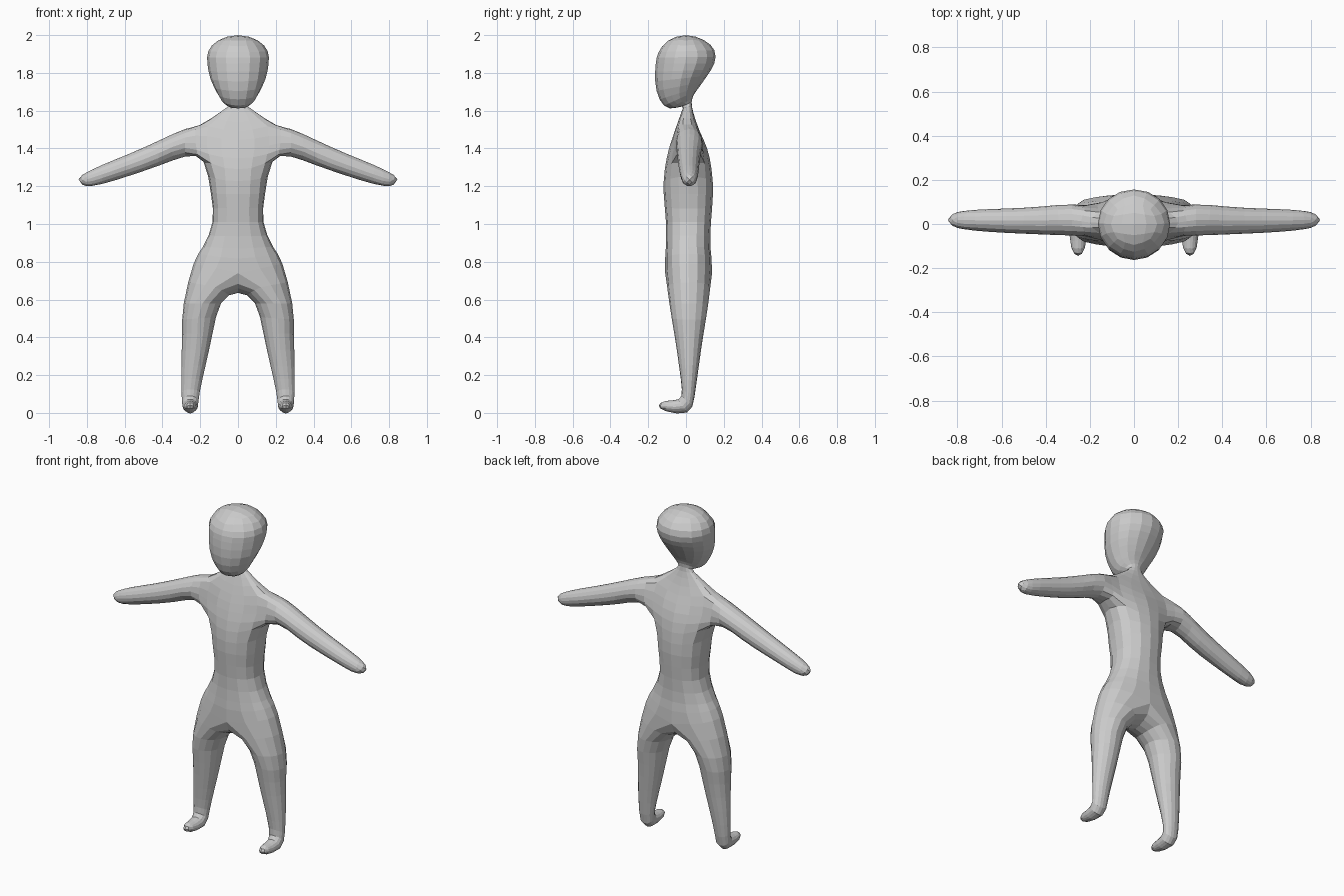
import bpy, bmesh, math
from mathutils import Vector

if "Cube" in bpy.data.objects:
    bpy.data.objects.remove(bpy.data.objects["Cube"])

bm = bmesh.new()


def section(cx, rx, yf, zf, yb, zb, start=0, lift=0.0, power=1.0):
    """Eight points round an oval running from a front point to a back point."""
    pts = []
    for k in range(8):
        a = math.radians(start + 45 * k)
        c, s = math.cos(a), math.sin(a)
        if abs(c) < 1e-6:
            c = 0.0
        c = math.copysign(abs(c) ** power, c)
        pts.append(Vector((cx + rx * c,
                           (yf + yb) / 2 + (yb - yf) / 2 * s,
                           (zf + zb) / 2 + (zb - zf) / 2 * s + lift * abs(c))))
    return pts


def add_ring(pts, side=1):
    return [bm.verts.new((p.x * side, p.y, p.z)) for p in pts]


def bridge(a, b, skip=()):
    for k in range(8):
        if k not in skip:
            n = (k + 1) % 8
            bm.faces.new((a[k], a[n], b[n], b[k]))


def cap(ring, tip):
    c = bm.verts.new(tip)
    for k in range(0, 8, 2):
        bm.faces.new((c, ring[k], ring[k + 1], ring[(k + 2) % 8]))


# Torso: front y, back y, height, half width, lift of the sides
torso_rows = [
    (-.110, .138, .74, .235, .05),
    (-.107, .130, .87, .185, .01),
    (-.106, .132, 1.01, .135, 0),
    (-.118, .143, 1.16, .143, 0),
    (-.112, .135, 1.29, .183, .04),
    (-.090, .112, 1.40, .210, .02),
    (-.060, .073, 1.49, .200, .035),
    (-.027, .040, 1.585, .090, .01),
]
torso = [add_ring(section(0, w, yf, z, yb, z, 0, lift, .7))
         for yf, yb, z, w, lift in torso_rows]
ARM = 4  # lowest row of the arm openings
for i in range(len(torso) - 1):
    bridge(torso[i], torso[i + 1], (7, 0, 3, 4) if i in (ARM, ARM + 1) else ())

# Neck and head: front y, front z, back y, back z, half width
head_rows = [
    (-.022, 1.622, .030, 1.645, .044),
    (-.085, 1.612, .042, 1.685, .075),
    (-.140, 1.660, .070, 1.725, .110),
    (-.163, 1.755, .112, 1.785, .146),
    (-.160, 1.850, .150, 1.850, .162),
    (-.145, 1.910, .150, 1.920, .157),
    (-.095, 1.970, .095, 1.973, .105),
]
last = torso[-1]
for yf, zf, yb, zb, w in head_rows:
    ring = add_ring(section(0, w, yf, zf, yb, zb))
    bridge(last, ring)
    last = ring
cap(last, (0, 0, 2.0))

# Arms: x, centre z, half height, centre y, half depth
arm_rows = [
    (.28, 1.430, .073, .018, .070),
    (.42, 1.375, .066, .016, .063),
    (.58, 1.312, .058, .015, .055),
    (.72, 1.262, .050, .017, .047),
    (.80, 1.237, .037, .018, .036),
]
# Legs and feet: front y, front z, back y, back z, inner x, outer x
leg_rows = [
    (-.088, .580, .118, .580, .090, .287),
    (-.062, .420, .093, .420, .135, .296),
    (-.037, .250, .068, .250, .172, .300),
    (-.022, .125, .046, .090, .203, .299),
    (-.040, .072, .005, .002, .212, .294),
    (-.108, .063, -.102, .008, .222, .284),
]
# Crotch line shared by both legs, back to front
crotch = [bm.verts.new(p) for p in ((0, .085, .66), (0, .012, .635), (0, -.06, .66))]

for side in (1, -1):
    def col(k):
        return k if side == 1 else (4 - k) % 8

    low, mid, top = torso[ARM:ARM + 3]
    last = [low[col(7)], low[col(0)], low[col(1)], mid[col(1)],
            top[col(1)], top[col(0)], top[col(7)], mid[col(7)]]
    for x, zc, rz, yc, ry in arm_rows:
        angles = [math.radians(-135 + 45 * k) for k in range(8)]
        ring = add_ring([Vector((x, yc + ry * math.cos(a), zc + rz * math.sin(a)))
                         for a in angles], side)
        bridge(last, ring)
        last = ring
    cap(last, (.845 * side, .018, 1.235))

    last = [torso[0][col(k)] for k in (6, 7, 0, 1, 2)] + crotch
    for yf, zf, yb, zb, xi, xo in leg_rows:
        ring = add_ring(section((xi + xo) / 2, (xo - xi) / 2, yf, zf, yb, zb, -90), side)
        bridge(last, ring)
        last = ring
    cap(last, (.253 * side, -.145, .038))

# The mid-row side points sit inside the arm openings and are unused
bmesh.ops.delete(bm, geom=[v for v in bm.verts if not v.link_faces], context='VERTS')
bmesh.ops.delete(bm, geom=[e for e in bm.edges if not e.link_faces], context='EDGES')
bmesh.ops.recalc_face_normals(bm, faces=bm.faces)

# Swell the cage so that the subdivided skin passes through the points above
target = {v: v.co.copy() for v in bm.verts}
for _ in range(15):
    moves = {}
    for v in bm.verts:
        near = [e.other_vert(v) for e in v.link_edges]
        n = len(near)
        far = [w for f in v.link_faces for w in f.verts if w != v and w not in near]
        total = v.co * n * n
        for w in near:
            total += w.co * 4
        for w in far:
            total += w.co
        moves[v] = target[v] - total / (n * (n + 5))
    for v, d in moves.items():
        v.co += d

mesh = bpy.data.meshes.new("body")
bm.to_mesh(mesh)
bm.free()
body = bpy.data.objects.new("body", mesh)
bpy.context.collection.objects.link(body)

grey = bpy.data.materials.new("plain_grey")
grey.diffuse_color = (.6, .6, .6, 1)
grey.use_nodes = True
grey.node_tree.nodes["Principled BSDF"].inputs["Base Color"].default_value = grey.diffuse_color
mesh.materials.append(grey)

skin = body.modifiers.new("skin", 'SUBSURF')
skin.levels = skin.render_levels = 1
